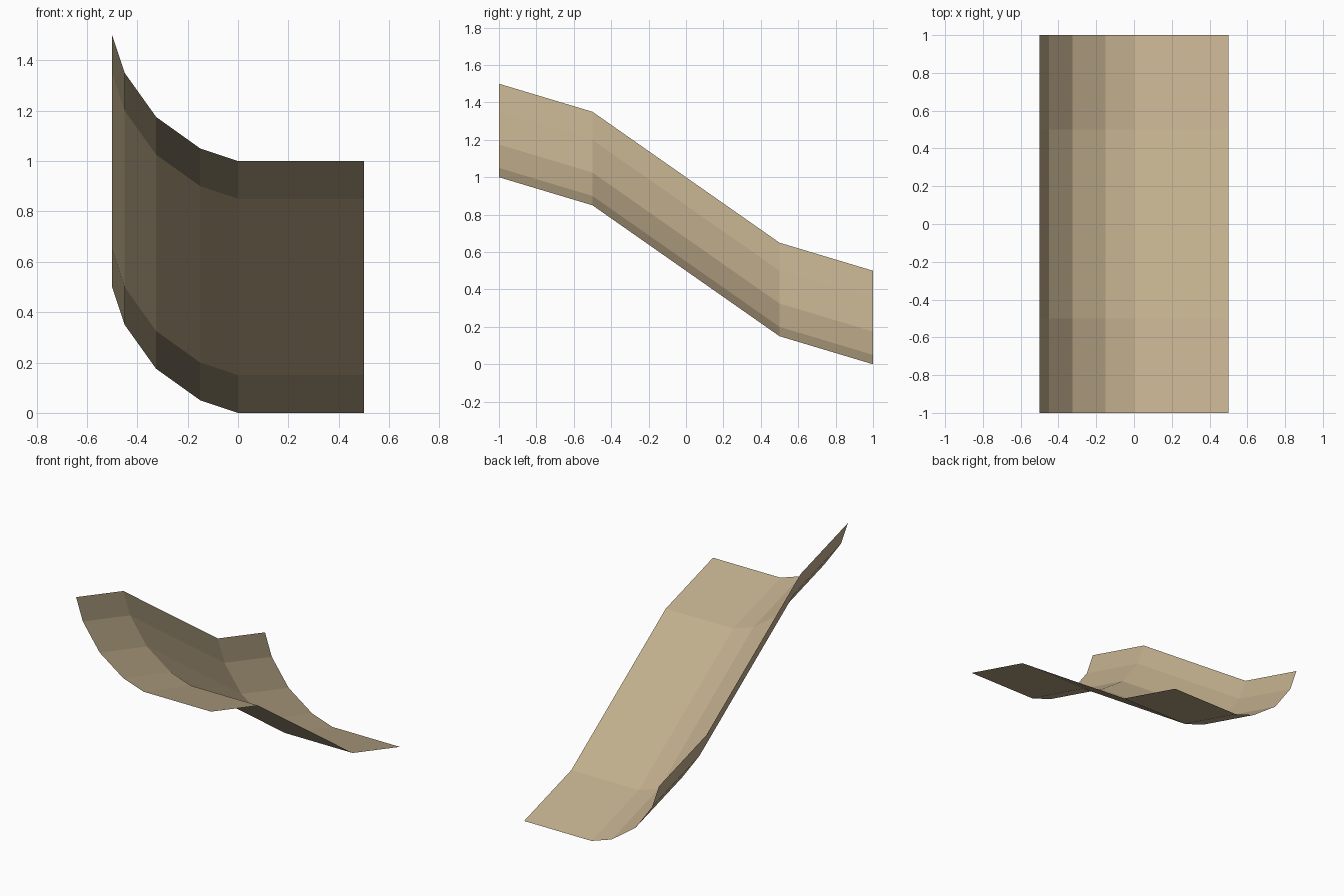
import bpy
import bmesh
from mathutils import Vector

cube = bpy.data.objects.get("Cube")
if cube:
    bpy.data.objects.remove(cube, do_unlink=True)


def make_material(name, colour):
    mat = bpy.data.materials.new(name)
    mat.use_nodes = True
    mat.diffuse_color = colour
    mat.node_tree.nodes["Principled BSDF"].inputs["Base Color"].default_value = colour
    return mat


# Cross-section (x, z): curved bank on the right, flat floor on the left
section = [(-0.5, 0.5), (-0.45, 0.35), (-0.325, 0.175),
           (-0.15, 0.05), (0, 0), (0.5, 0)]
# Slope path (y, z) that the section is swept along, front to back
path = [(-1, 1), (-0.5, 0.85), (0.5, 0.15), (1, 0)]

# Open sheet: draw the front section, then extrude it along the path
bm = bmesh.new()
row = [bm.verts.new((x, path[0][0], z + path[0][1])) for x, z in section]
edges = [bm.edges.new(pair) for pair in zip(row, row[1:])]
for (y0, z0), (y1, z1) in zip(path, path[1:]):
    new = bmesh.ops.extrude_edge_only(bm, edges=edges)["geom"]
    verts = [g for g in new if isinstance(g, bmesh.types.BMVert)]
    edges = [g for g in new if isinstance(g, bmesh.types.BMEdge)]
    bmesh.ops.translate(bm, verts=verts, vec=Vector((0, y1 - y0, z1 - z0)))

# Every face looks upward
bm.normal_update()
for face in bm.faces:
    if face.normal.z < 0:
        face.normal_flip()

mesh = bpy.data.meshes.new("sloped_bank")
bm.to_mesh(mesh)
bm.free()
mesh.materials.append(make_material("sand", (0.54, 0.43, 0.27, 1)))
bank = bpy.data.objects.new("sloped_bank", mesh)
bpy.context.collection.objects.link(bank)
